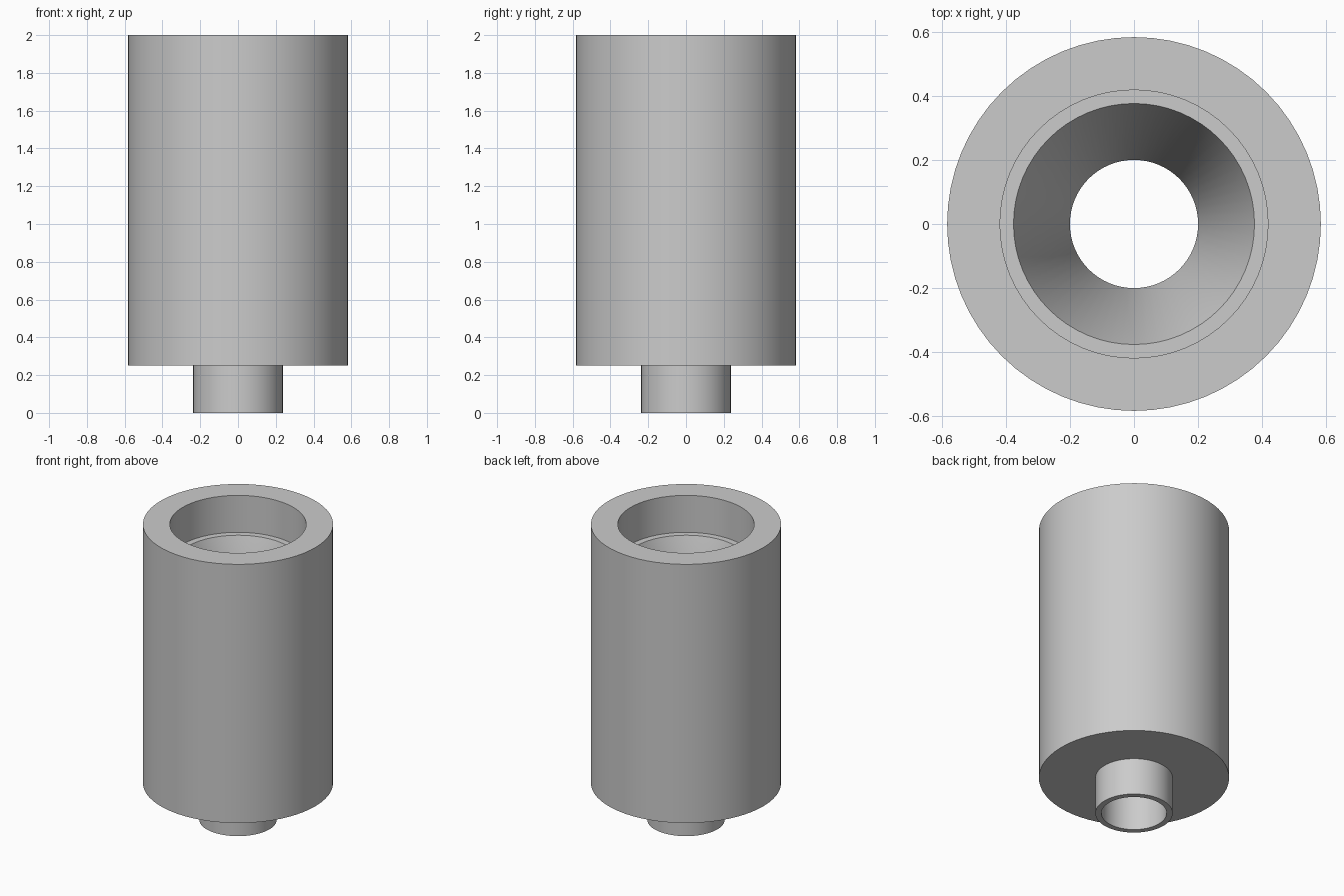
import bpy
import bmesh
import math
from mathutils import Matrix

cube = bpy.data.objects.get("Cube")
if cube:
    bpy.data.objects.remove(cube, do_unlink=True)

SEGMENTS = 64

# Plain grey for the whole part
grey = bpy.data.materials.new("plain grey")
grey.use_nodes = True
colour = (0.6, 0.6, 0.6, 1.0)
grey.diffuse_color = colour
grey.node_tree.nodes["Principled BSDF"].inputs["Base Color"].default_value = colour


def lathe(name, profile, material):
    """Revolve a closed (radius, height) profile around the z axis."""
    bm = bmesh.new()
    rings = []
    for i in range(SEGMENTS):
        turn = Matrix.Rotation(math.tau * i / SEGMENTS, 3, 'Z')
        rings.append([bm.verts.new(turn @ Matrix.Identity(3).col[0] * r
                                   + Matrix.Identity(3).col[2] * z)
                      for r, z in profile])
    count = len(profile)
    for i, ring in enumerate(rings):
        following = rings[(i + 1) % SEGMENTS]
        for j in range(count):
            k = (j + 1) % count
            bm.faces.new((ring[j], following[j], following[k], ring[k]))
    bmesh.ops.recalc_face_normals(bm, faces=bm.faces)
    mesh = bpy.data.meshes.new(name)
    bm.to_mesh(mesh)
    bm.free()
    mesh.materials.append(material)
    obj = bpy.data.objects.new(name, mesh)
    bpy.context.collection.objects.link(obj)
    bpy.ops.object.select_all(action='DESELECT')
    obj.select_set(True)
    bpy.context.view_layer.objects.active = obj
    bpy.ops.object.shade_smooth_by_angle(angle=math.radians(30))
    return obj


# Thick sleeve with a neck below, a stepped socket above and a funnelled bore
lathe("sleeve_body", [
    (0.237, 0.0), (0.237, 0.25),      # neck
    (0.583, 0.25), (0.583, 2.0),      # outer wall
    (0.418, 2.0), (0.418, 1.75),      # socket
    (0.376, 1.75), (0.2, 1.25),       # ledge and funnel
    (0.2, 0.0),                       # straight bore
], grey)
